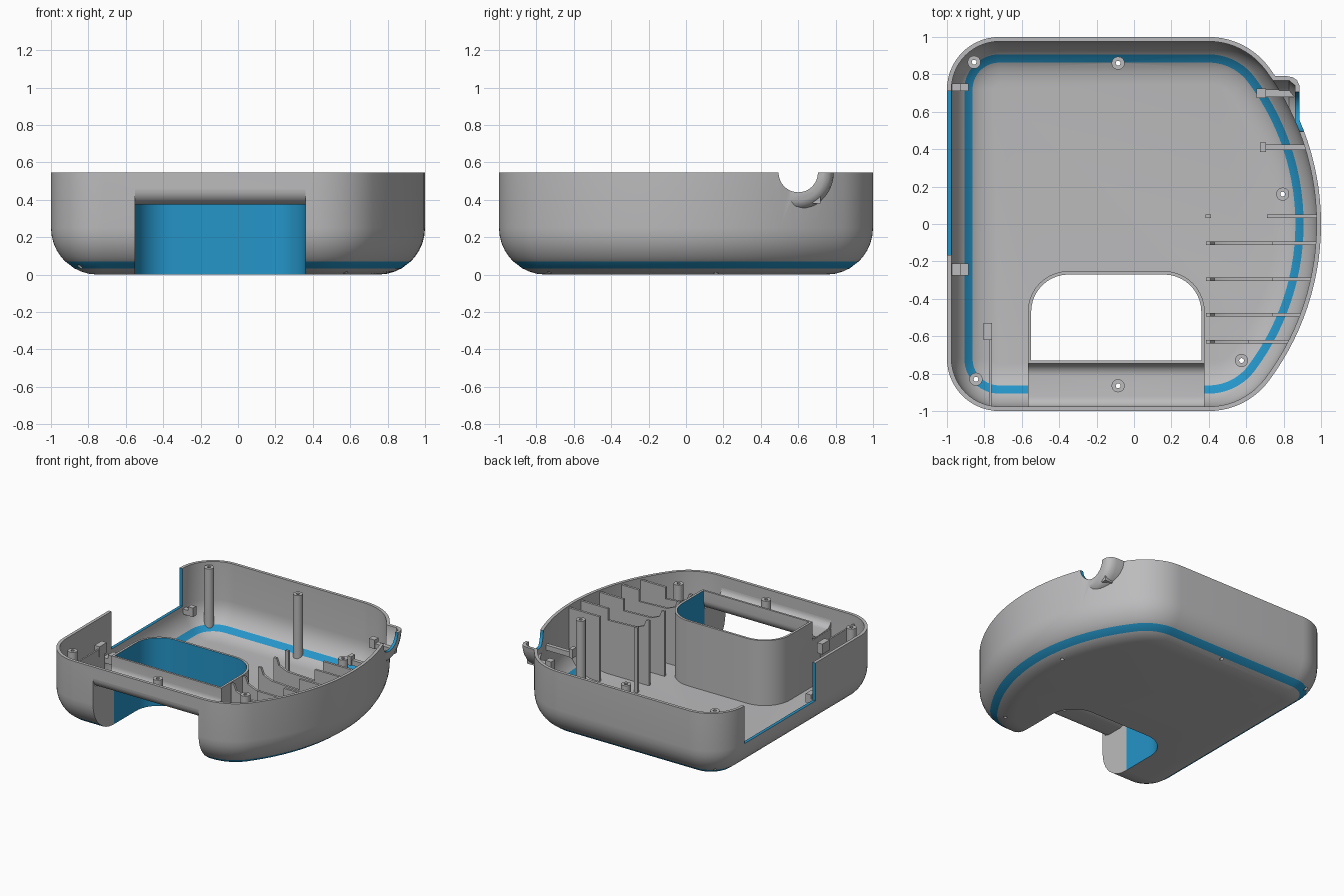
import bpy, bmesh, math
from mathutils import Vector

if "Cube" in bpy.data.objects:
    bpy.data.objects.remove(bpy.data.objects["Cube"])

TOP = 0.545


def material(name, rgb):
    m = bpy.data.materials.new(name)
    m.diffuse_color = (*rgb, 1)
    m.use_nodes = True
    m.node_tree.nodes["Principled BSDF"].inputs["Base Color"].default_value = m.diffuse_color
    return m


MATS = [material("grey plastic", (0.5, 0.5, 0.51)),
        material("blue accent", (0.018, 0.30, 0.58))]
GREY, BLUE = 0, 1


def make(name, parts, mat=GREY, band=None):
    """One mesh from closed lofts; each part is a list of rings. Segment `band` is blue."""
    bm = bmesh.new()
    for rings in parts:
        loops = [[bm.verts.new(p) for p in r] for r in rings]
        for i in range(len(loops) - 1):
            a, b = loops[i], loops[i + 1]
            for j in range(len(a)):
                k = (j + 1) % len(a)
                f = bm.faces.new((a[j], a[k], b[k], b[j]))
                f.material_index = BLUE if i == band else mat
        for cap in (loops[0], loops[-1]):
            bm.faces.new(cap).material_index = mat
    bmesh.ops.recalc_face_normals(bm, faces=bm.faces)
    me = bpy.data.meshes.new(name)
    bm.to_mesh(me)
    bm.free()
    for m in MATS:
        me.materials.append(m)
    ob = bpy.data.objects.new(name, me)
    bpy.context.collection.objects.link(ob)
    return ob


def boolean(ob, other, op='DIFFERENCE'):
    mod = ob.modifiers.new("cut", 'BOOLEAN')
    mod.operation, mod.solver, mod.object = op, 'EXACT', other
    bpy.context.view_layer.objects.active = ob
    bpy.ops.object.modifier_apply(modifier=mod.name)
    bpy.data.objects.remove(other, do_unlink=True)


def arc(cx, cy, r, a0, a1, n):
    return [(cx + r * math.cos(math.radians(a0 + (a1 - a0) * i / n)),
             cy + r * math.sin(math.radians(a0 + (a1 - a0) * i / n))) for i in range(n + 1)]


def box(x0, x1, y0, y1, z0, z1):
    return [[(x0, y0, z), (x1, y0, z), (x1, y1, z), (x0, y1, z)] for z in (z0, z1)]


def rod(x, y, r, z0, z1, n=20):
    return [[(px, py, z) for px, py in arc(x, y, r, 0, 360, n)[:-1]] for z in (z0, z1)]


def side_rod(sections, y=0.59, z=TOP, n=48):
    """Round solid along x from (x, radius) sections."""
    return [[(x, py, pz) for py, pz in arc(y, z, r, 0, 360, n)[:-1]] for x, r in sections]


def outline(d):
    """Plan of the housing inset by d: straight left side, bowed right side."""
    pts = []
    for cx, cy, r, a0, a1, n in ((-0.4, 0, 1.4, -36.87, 36.87, 28),
                                 (0.4, 0.6, 0.4, 36.87, 90, 10),
                                 (-0.72, 0.72, 0.28, 90, 180, 14),
                                 (-0.72, -0.72, 0.28, 180, 270, 14),
                                 (0.4, -0.6, 0.4, 270, 323.13, 10)):
        for p in arc(cx, cy, r - d, a0, a1, n):
            if not pts or (Vector(p) - Vector(pts[-1])).length > 1e-3:
                pts.append(p)
    return pts[:-1]


def hull(t, top=0.7):
    """Housing solid inset by t, with rounded bottom edge and a blue band."""
    prof = [(t, top)]
    for a in (0, 10, 20, 29, 38, 46, 60, 69, 79, 90):
        c, s = math.cos(math.radians(a)), math.sin(math.radians(a))
        prof.append((0.25 - (0.25 - t) * c, 0.25 - (0.25 - t) * s))
    rings = [[(x, y, z) for x, y in outline(d)] for d, z in prof]
    return make("hull", [rings], band=6)


def well(o, y0, z0, z1):
    """Plan of the front well, grown by o, round at the back corners."""
    pts = [(-0.55 - o, y0), (0.36 + o, y0)]
    pts += arc(0.16, -0.47, 0.2 + o, 0, 90, 10) + arc(-0.35, -0.47, 0.2 + o, 90, 180, 10)
    return [[(x, y, z) for x, y in pts] for z in (z0, z1)]


BOSSES = [(-0.855, 0.865, 0), (-0.085, 0.86, 0), (0.795, 0.16, 0),
          (0.575, -0.73, 0), (-0.845, -0.83, 0), (-0.085, -0.865, 0.38)]


def screw_holes():
    return make("screw_holes", [rod(x, y, 0.013, -0.2, 1, 12) for x, y, _ in BOSSES])


# housing shell with the round cable port on the right
shell = hull(0)
shell.name = "housing_shell"
boolean(shell, make("port", [side_rod([(0.5, 0.2), (0.82, 0.2), (0.85, 0.194),
                                       (0.872, 0.178), (0.885, 0.15)])]), 'UNION')
boolean(shell, hull(0.024, 0.9))
boolean(shell, make("port_inside", [side_rod([(0.5, 0.176), (0.83, 0.176), (0.862, 0.15)])]))
boolean(shell, make("trim", [box(-2, 2, -2, 2, TOP, 2)]))
boolean(shell, make("port_hole", [side_rod([(0.78, 0.105), (1.2, 0.105)], y=0.6)], BLUE))
# opening in the left wall
boolean(shell, make("side_opening", [box(-1.2, -0.9, -0.165, 0.71, 0.25, 1)], BLUE))
# front well through the floor and the front wall
boolean(shell, make("well_back", [well(0, -0.74, -0.2, 1)], BLUE))
boolean(shell, make("well_front", [box(-0.55, 0.36, -1.3, -0.73, -0.2, 0.455)]))
boolean(shell, screw_holes())

# wall round the well
wall = make("well_wall", [well(0.018, -1.2, -0.2, 0.53)])
boolean(wall, hull(0), 'INTERSECT')
boolean(wall, make("well_back", [well(0, -0.74, -0.3, 1)], BLUE))
boolean(wall, make("well_front", [box(-0.55, 0.36, -1.3, -0.73, -0.3, 1)]))
boolean(wall, make("well_step", [box(-0.8, 0.8, -1.3, -0.745, 0.385, 1)]))

# channel shaped bridge across the front of the well
prof = arc(-0.92, 0.455, 0.08, 180, 270, 8) + arc(-0.81, 0.455, 0.08, 270, 360, 8)
prof += [(-0.73, 0.53), (-0.746, 0.53)]
prof += arc(-0.81, 0.455, 0.064, 360, 270, 8) + arc(-0.92, 0.455, 0.056, 270, 180, 8)
bridge = make("front_bridge", [[[(x, y, z) for y, z in prof] for x in (-0.567, 0.377)]])
boolean(bridge, screw_holes())

# screw bosses
bosses = make("screw_bosses", [rod(x, y, 0.035, z, 0.53) for x, y, z in BOSSES])
boolean(bosses, hull(0.012), 'INTERSECT')
boolean(bosses, screw_holes())

# ribs on the right side, stepped along the top
parts = []
for y, step in ((-0.103, 0.74), (-0.295, 0.74), (-0.485, 0.74), (-0.63, 0.61)):
    p = [(0.385, 0.005), (1.1, 0.005), (1.1, 0.53), (step, 0.53), (step, 0.44),
         (0.5, 0.45), (0.43, 0.48), (0.41, 0.53), (0.385, 0.53)]
    parts.append([[(x, y + s, z) for x, z in p] for s in (-0.009, 0.009)])
parts.append(box(0.71, 1.1, 0.033, 0.051, 0.005, 0.53))
parts.append(box(0.383, 0.412, 0.033, 0.051, 0.005, 0.53))
# thin front left partition
parts.append(box(-0.775, -0.763, -1.1, -0.55, 0.005, 0.48))
ribs = make("ribs", parts)
boolean(ribs, hull(0.012), 'INTERSECT')

# clips: arm, then catch
clips = [box(0.66, 0.868, 0.68, 0.72, 0.38, 0.42), box(0.655, 0.705, 0.675, 0.725, 0.38, 0.45),
         box(0.69, 0.92, 0.395, 0.425, 0.36, 0.40), box(0.675, 0.705, 0.385, 0.435, 0.36, 0.43),
         box(-0.805, -0.76, -0.62, -0.53, 0.42, 0.5)]
for y0, y1 in ((0.71, 0.75), (-0.275, -0.21)):
    clips += [box(-0.985, -0.885, y0, y1, 0.19, 0.23),
              box(-0.93, -0.885, y0, y1, 0.23, 0.26)]
make("clips", clips)

# smooth curved faces, keep edges sharp
bpy.ops.object.select_all(action='DESELECT')
for ob in bpy.context.scene.objects:
    ob.select_set(True)
bpy.context.view_layer.objects.active = shell
bpy.ops.object.shade_smooth_by_angle(angle=math.radians(30))
